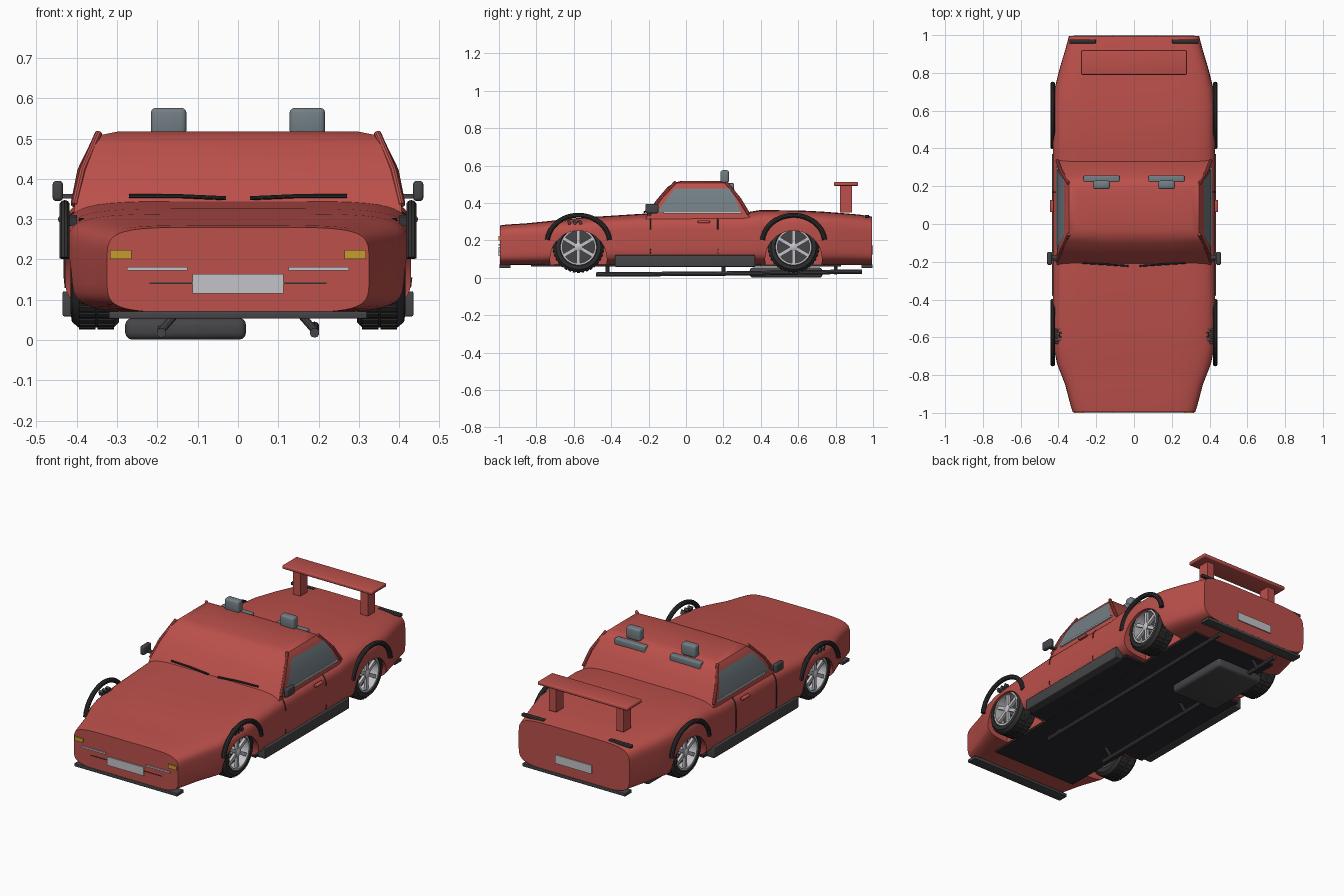
import bpy, bmesh, math
from mathutils import Vector, Matrix

if "Cube" in bpy.data.objects:
    bpy.data.objects.remove(bpy.data.objects["Cube"], do_unlink=True)


def material(name, r, g, b):
    m = bpy.data.materials.new(name)
    m.use_nodes = True
    m.diffuse_color = (r, g, b, 1)
    m.node_tree.nodes["Principled BSDF"].inputs["Base Color"].default_value = (r, g, b, 1)
    return m


RED = material("red paint", .5, .08, .07)
GLASS = material("grey glass", .17, .21, .23)
DARK = material("dark trim", .06, .06, .065)
RUBBER = material("black rubber", .03, .03, .032)
FLOOR = material("underbody black", .025, .025, .028)
SILVER = material("silver", .55, .55, .58)
AMBER = material("amber lamp", .58, .33, .03)


def finish(name, bm, mat, angle=35):
    bmesh.ops.recalc_face_normals(bm, faces=bm.faces)
    mesh = bpy.data.meshes.new(name)
    bm.to_mesh(mesh)
    bm.free()
    mesh.materials.append(mat)
    ob = bpy.data.objects.new(name, mesh)
    bpy.context.collection.objects.link(ob)
    smooth(ob, angle)
    return ob


def smooth(ob, angle=35):
    bpy.ops.object.select_all(action='DESELECT')
    bpy.context.view_layer.objects.active = ob
    ob.select_set(True)
    bpy.ops.object.shade_smooth_by_angle(angle=math.radians(angle))


def box(name, loc, size, mat, bevel=0, tilt=0):
    bm = bmesh.new()
    bmesh.ops.create_cube(bm, size=1, matrix=Matrix.Diagonal((*size, 1)))
    if bevel:
        bmesh.ops.bevel(bm, geom=bm.edges[:], offset=bevel, segments=3, affect='EDGES', profile=.5)
    bm.transform(Matrix.Translation(loc) @ Matrix.Rotation(tilt, 4, 'X'))
    return finish(name, bm, mat)


def loft(name, rings, mat, closed=True, caps=True):
    bm = bmesh.new()
    rows = [[bm.verts.new(p) for p in ring] for ring in rings]
    n = len(rows[0])
    for a, b in zip(rows, rows[1:]):
        for i in range(n if closed else n - 1):
            j = (i + 1) % n
            bm.faces.new((a[i], a[j], b[j], b[i]))
    if caps:
        bm.faces.new(rows[0])
        bm.faces.new(rows[-1])
    return finish(name, bm, mat)


def tube(name, pts, radius, mat):
    """Round bar along a path, with each ring set square to the path."""
    pts = [Vector(p) for p in pts]
    rings = []
    for i, p in enumerate(pts):
        d = (pts[min(i + 1, len(pts) - 1)] - pts[max(i - 1, 0)]).normalized()
        u = d.cross(Vector((1, 0, 0)) if abs(d.x) < .8 else Vector((0, 1, 0))).normalized()
        v = d.cross(u)
        turn = [k * math.tau / 10 for k in range(10)]
        rings.append([p + radius * (math.cos(t) * u + math.sin(t) * v) for t in turn])
    return loft(name, rings, mat)


def lathe_x(name, profile, centre, side, mat, steps=40):
    """Turn (x, radius) pairs about the wheel axle."""
    rings = []
    for k in range(steps + 1):
        t = k * math.tau / steps
        rings.append([(side * x, centre[0] + r * math.cos(t), centre[1] + r * math.sin(t))
                      for x, r in profile])
    ob = loft(name, rings, mat, caps=False)
    bm = bmesh.new()
    bm.from_mesh(ob.data)
    bmesh.ops.remove_doubles(bm, verts=bm.verts, dist=1e-5)
    bmesh.ops.recalc_face_normals(bm, faces=bm.faces)
    bm.to_mesh(ob.data)
    bm.free()
    smooth(ob)
    return ob


# Main body: rounded sections (y, half width, top) along the car
STATIONS = [(-.995, .325, .28), (-.96, .336, .285), (-.85, .365, .292), (-.74, .408, .303), (-.66, .424, .313),
            (-.5, .43, .326), (-.2, .43, .345), (.3, .43, .347), (.4, .43, .363), (.62, .43, .36),
            (.72, .42, .355), (.83, .392, .347), (.93, .362, .338), (.995, .345, .328)]
BASE = .068


def section(y, grow=0):
    for a, b in zip(STATIONS, STATIONS[1:]):
        if a[0] <= y <= b[0]:
            f = (y - a[0]) / (b[0] - a[0])
            w, top = (a[k] + f * (b[k] - a[k]) for k in (1, 2))
    mid, half = (top + BASE) / 2, (top - BASE) / 2
    ring = []
    for k in range(48):
        c, s = math.cos((k + .5) * math.tau / 48), math.sin((k + .5) * math.tau / 48)
        ring.append((math.copysign(abs(c) ** .36, c) * (w + grow), y,
                     mid + math.copysign(abs(s) ** .36, s) * (half + grow)))
    return ring


body = loft("body", [section(s[0]) for s in STATIONS], RED)

# Wheel openings
for y in (-.575, .575):
    for s in (-1, 1):
        bm = bmesh.new()
        bmesh.ops.create_cone(bm, cap_ends=True, segments=40, radius1=.152, radius2=.152, depth=.25)
        bm.transform(Matrix.Translation((s * .4, y, .1)) @ Matrix.Rotation(math.pi / 2, 4, 'Y'))
        cutter = finish("wheel_opening_cutter", bm, RED)
        cutter.hide_render = True
        mod = body.modifiers.new("opening", 'BOOLEAN')
        mod.operation, mod.solver, mod.object = 'DIFFERENCE', 'EXACT', cutter
        bpy.context.view_layer.objects.active = body
        bpy.ops.object.modifier_apply(modifier=mod.name)
        bpy.data.objects.remove(cutter, do_unlink=True)
smooth(body)

# Cabin: levels of (z, half width, front y, rear y)
LEVELS = [(.3, .408, -.225, .35), (.345, .404, -.2, .33), (.42, .391, -.145, .285),
          (.485, .362, -.09, .245), (.508, .345, -.055, .215), (.517, .3, -.02, .18)]
cabin_rings = []
for z, w, front, rear in LEVELS:
    cabin_rings.append([(-w, front, z), (-w / 2, front - .01, z), (w / 2, front - .01, z), (w, front, z),
                        (w, rear, z), (w / 2, rear + .005, z), (-w / 2, rear + .005, z), (-w, rear, z)])
loft("cabin", cabin_rings, RED)

for s in (-1, 1):
    # Side glass follows the cabin side
    glass = [[(s * (w + .004), front, z), (s * (w + .004), rear, z)] for z, w, front, rear in
             ((.352, .403, -.155, .295), (.42, .391, -.105, .265), (.478, .366, -.06, .235))]
    loft("side_window", glass, GLASS, closed=False, caps=False)
    tube("windscreen_pillar", [(s * .406, -.2, .335), (s * .386, -.14, .42), (s * .346, -.055, .513)], .009, RED)
    tube("rear_pillar", [(s * .406, .335, .34), (s * .39, .287, .42), (s * .347, .215, .508)], .009, RED)
    box("window_sill_trim", (s * .408, .09, .348), (.012, .42, .009), SILVER)

    # Door seams, handle, mirror and sill
    for y in (-.19, .17):
        path = [p for p in section(y) if p[0] * s > 0 and .12 < p[2] < .34]
        tube("door_seam", path, .003, RUBBER)
    box("door_handle", (s * .436, .095, .3), (.02, .065, .014), RED, .004)
    box("mirror", (s * .447, -.182, .37), (.026, .07, .05), DARK, .009)
    box("mirror_stem", (s * .422, -.175, .357), (.05, .02, .012), DARK)
    box("sill", (s * .41, -.005, .09), (.05, .75, .062), DARK, .004)
    for k in range(3):
        box("fender_vent", (s * .412, -.625 + k * .03, .297), (.025, .014, .024), DARK, 0, .4)

    # Front lamps and rear corner strips
    box("headlamp", (s * .291, -.997, .212), (.053, .009, .022), AMBER)
    box("nose_strip", (s * .2, -.997, .177), (.15, .009, .009), SILVER)
    box("tail_strip", (s * .272, .967, .329), (.14, .022, .016), RUBBER, .004)

    # Wipers, roof blocks, wing posts, exhausts
    tube("wiper", [(s * .27, -.206, .357), (s * .14, -.214, .357), (s * .03, -.222, .352)], .005, RUBBER)
    box("roof_block", (s * .172, .207, .542), (.088, .045, .068), GLASS, .012)
    box("rear_window_bar", (s * .172, .24, .488), (.19, .034, .036), GLASS, .006)
    box("wing_post", (s * .21, .855, .42), (.045, .065, .14), RED)
    tube("exhaust_pipe", [(s * .19, -.48, .018), (s * .19, .3, .024), (s * .19, .94, .034)], .012, DARK)
    for y in (-.42, .2, .8):
        tube("exhaust_hanger", [(s * .19, y, .024), (s * .15, y, .07)], .01, DARK)

    for y in (-.575, .575):
        # Wheel arch trim
        arc = [math.radians(6 + 8 * k) for k in range(22)]
        tube("wheel_arch", [(s * .43, y + .167 * math.cos(t), .188 + .147 * math.sin(t)) for t in arc], .013, RUBBER)
        # Tyre with tread blocks
        hub = (y, .165)
        lathe_x("tyre", [(.3, .09), (.295, .12), (.308, .134), (.395, .134), (.412, .12), (.415, .1), (.405, .092)],
                hub, s, RUBBER)
        bm = bmesh.new()
        for k in range(36):
            turn = Matrix.Translation((0, *hub)) @ Matrix.Rotation(k * math.tau / 36, 4, 'X')
            for x in (.328, .374):
                place = Matrix.Translation((s * x, 0, .134)) @ Matrix.Diagonal((.04, .014, .009, 1))
                bmesh.ops.create_cube(bm, size=1, matrix=turn @ place)
        finish("tyre_tread", bm, RUBBER)
        # Rim, backing disc, hub and spokes
        lathe_x("rim", [(.31, .086), (.31, .096), (.411, .096), (.411, .086)], hub, s, SILVER)
        lathe_x("brake_disc", [(.34, 0), (.34, .09), (.355, .09), (.355, 0)], hub, s, DARK)
        lathe_x("hub", [(.35, 0), (.35, .022), (.405, .022), (.41, .012), (.41, 0)], hub, s, SILVER, 20)
        bm = bmesh.new()
        for k in range(6):
            turn = Matrix.Translation((0, *hub)) @ Matrix.Rotation(k * math.tau / 6, 4, 'X')
            place = Matrix.Translation((s * .395, 0, .052)) @ Matrix.Diagonal((.016, .019, .078, 1))
            bmesh.ops.create_cube(bm, size=1, matrix=turn @ place)
        finish("spokes", bm, SILVER)

# Plates and nose groove
box("front_plate", (0, -.997, .14), (.226, .009, .048), SILVER)
box("rear_plate", (0, .997, .15), (.226, .008, .048), SILVER)
box("nose_groove", (0, -.995, .141), (.44, .006, .003), RUBBER)

# Rear wing
box("wing", (0, .855, .502), (.56, .13, .02), RED, .006)

# Bumpers and underbody
box("front_bumper", (0, -.968, .062), (.64, .06, .018), DARK, .003)
box("rear_bumper", (0, .968, .062), (.64, .06, .018), DARK, .003)
box("floor_centre", (0, 0, .068), (.78, .8, .012), FLOOR)
box("floor_spine", (0, 0, .0675), (.54, 1.66, .013), FLOOR)
box("muffler", (-.13, .535, .028), (.3, .39, .054), DARK, .018)
